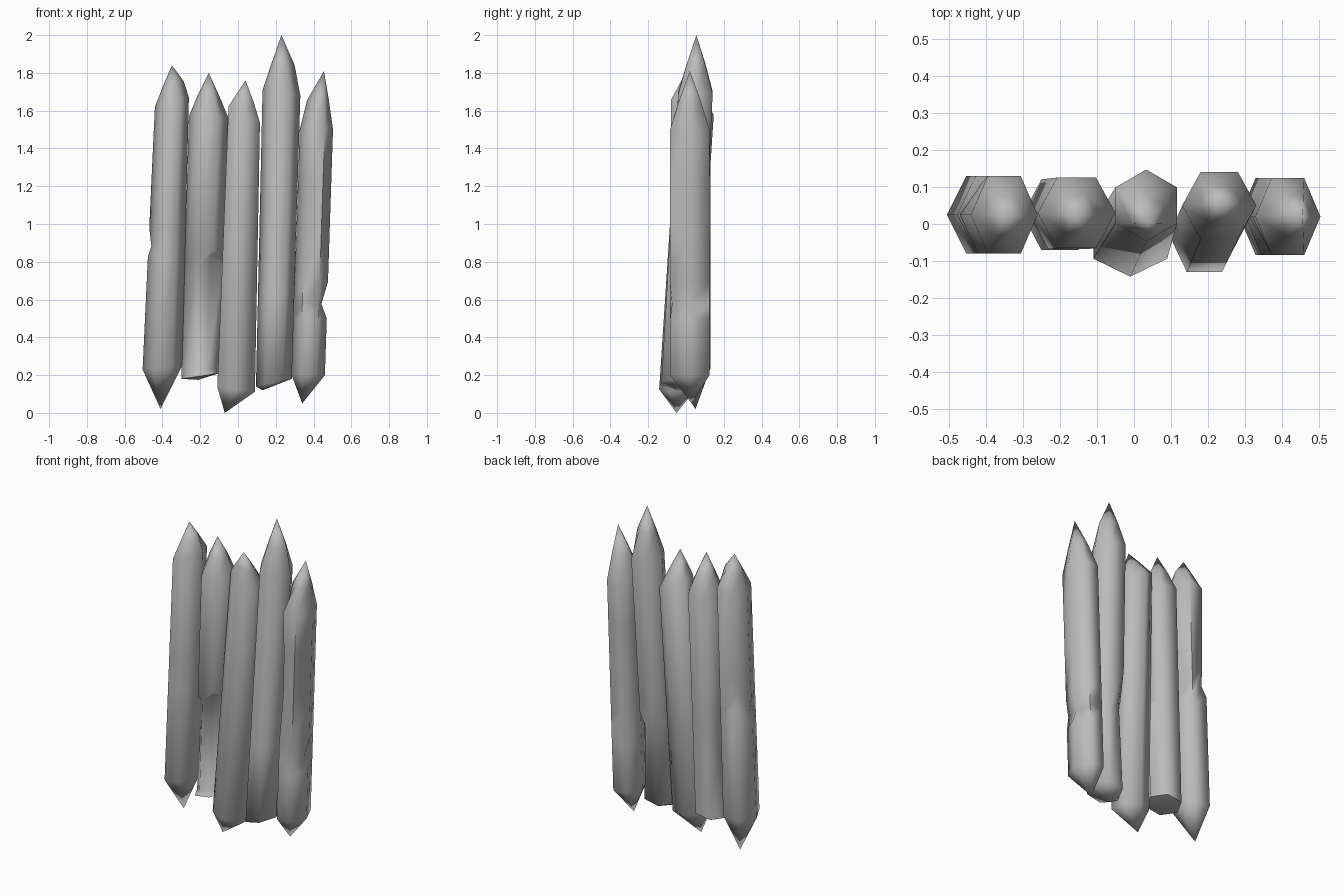
import bpy
import math
import random
from mathutils import Vector

random.seed(4)
if "Cube" in bpy.data.objects:
    bpy.data.objects.remove(bpy.data.objects["Cube"], do_unlink=True)

grey = bpy.data.materials.new("weathered_grey")
grey.use_nodes = True
grey.diffuse_color = (0.5, 0.5, 0.5, 1)
grey.node_tree.nodes["Principled BSDF"].inputs["Base Color"].default_value = (0.5, 0.5, 0.5, 1)

SIDES = 6


def stake(name, bottom, top, r_bottom, r_top, foot, tip, z_bottom, z_top, dents=(), phase=0, bulge=(3,)):
    """Leaning hexagonal log: z_bottom / z_top are the shoulder heights (left, right),
    dents are (height, {side: inward scale}, {side: height shift})."""
    foot, tip = Vector(foot), Vector(tip)
    levels = [(0, {}, {})] + list(dents) + [(1, {}, {})]
    verts = [foot]
    ring = []
    for t, scale, shift in levels:
        ring = []
        for i in range(SIDES):
            a = math.radians(phase) + math.tau * i / SIDES
            c, s = math.cos(a), math.sin(a)
            k = scale.get(i, 1)
            rx, ry = (p + (q - p) * t for p, q in zip(r_bottom, r_top))
            cx, cy = (p + (q - p) * t for p, q in zip(bottom, top))
            low = z_bottom[0] + (z_bottom[1] - z_bottom[0]) * (c + 1) / 2
            high = z_top[0] + (z_top[1] - z_top[0]) * (c + 1) / 2
            z = low + (high - low) * t + shift.get(i, 0)
            ring.append(Vector((cx + rx * c * k, cy + ry * s * k, z)))
        verts += ring
    # Faceted, slightly uneven point
    verts += [v.lerp(tip, 0.5) + Vector((v.x - tip.x, v.y - tip.y, 0)) *
              (0.2 if i in bulge else random.uniform(0, 0.06)) for i, v in enumerate(ring)]
    verts.append(tip)
    rows = len(levels) + 1
    last = len(verts) - 1
    faces = []
    for i in range(SIDES):
        j = (i + 1) % SIDES
        faces.append((0, 1 + j, 1 + i))
        for r in range(rows - 1):
            a, b = 1 + r * SIDES, 1 + (r + 1) * SIDES
            faces.append((a + i, a + j, b + j, b + i))
        a = 1 + (rows - 1) * SIDES
        faces.append((a + i, a + j, last))
    mesh = bpy.data.meshes.new(name)
    mesh.from_pydata(verts, [], faces)
    mesh.materials.append(grey)
    mesh.update()
    obj = bpy.data.objects.new(name, mesh)
    bpy.context.collection.objects.link(obj)
    bpy.ops.object.select_all(action='DESELECT')
    obj.select_set(True)
    bpy.context.view_layer.objects.active = obj
    bpy.ops.object.shade_smooth_by_angle(angle=math.radians(70))


# Outer right stake, split along its back edge
stake("stake_far_right", (-0.4, 0.025), (-0.35, 0.025), (0.105, 0.12), (0.09, 0.12),
      (-0.41, 0.05, 0.02), (-0.35, 0.02, 1.84), (0.23, 0.25), (1.62, 1.67),
      [(0.43, {}, {2: 0.1}), (0.47, {2: 0.75, 3: 0.84}, {2: 0.12}),
       (0.54, {2: 0.8}, {2: 0.15})], bulge=(0,))

# Stake with a deep chip cut out of its lower front
chip = {4: 0.72, 5: 0.72}
stake("stake_mid_right", (-0.2, 0.025), (-0.155, 0.03), (0.1, 0.11), (0.105, 0.11),
      (-0.21, 0.02, 0.175), (-0.155, 0.02, 1.8), (0.18, 0.21), (1.57, 1.56),
      [(0.02, chip, {}), (0.43, chip, {5: 0.05}), (0.45, {}, {5: 0.05})], bulge=())

# Centre stake leaning backwards
stake("stake_centre", (-0.01, -0.045), (0.033, 0.05), (0.115, 0.097), (0.096, 0.097),
      (-0.07, -0.05, 0), (0.04, 0.0, 1.76), (0.14, 0.11), (1.63, 1.53), phase=30, bulge=())

# Tallest stake, broken away along the lower back
split = {1: 0.72, 2: 0.72}
stake("stake_mid_left", (0.19, -0.03), (0.23, 0.05), (0.095, 0.115), (0.1, 0.105),
      (0.13, -0.04, 0.12), (0.23, 0.055, 2), (0.14, 0.18), (1.71, 1.68),
      [(0.3, split, {2: 0.1}), (0.36, {}, {2: 0.2})], bulge=(0,))

# Outer left stake with a nicked side
stake("stake_far_left", (0.372, 0.02), (0.415, 0.02), (0.088, 0.12), (0.088, 0.12),
      (0.34, 0.03, 0.05), (0.455, 0.02, 1.81), (0.2, 0.2), (1.5, 1.5),
      [(0.23, {}, {}), (0.29, {0: 0.65, 5: 0.9}, {}), (0.38, {}, {}),
       (0.6, {4: 0.85}, {}), (0.8, {4: 0.88}, {})], bulge=(3,))
